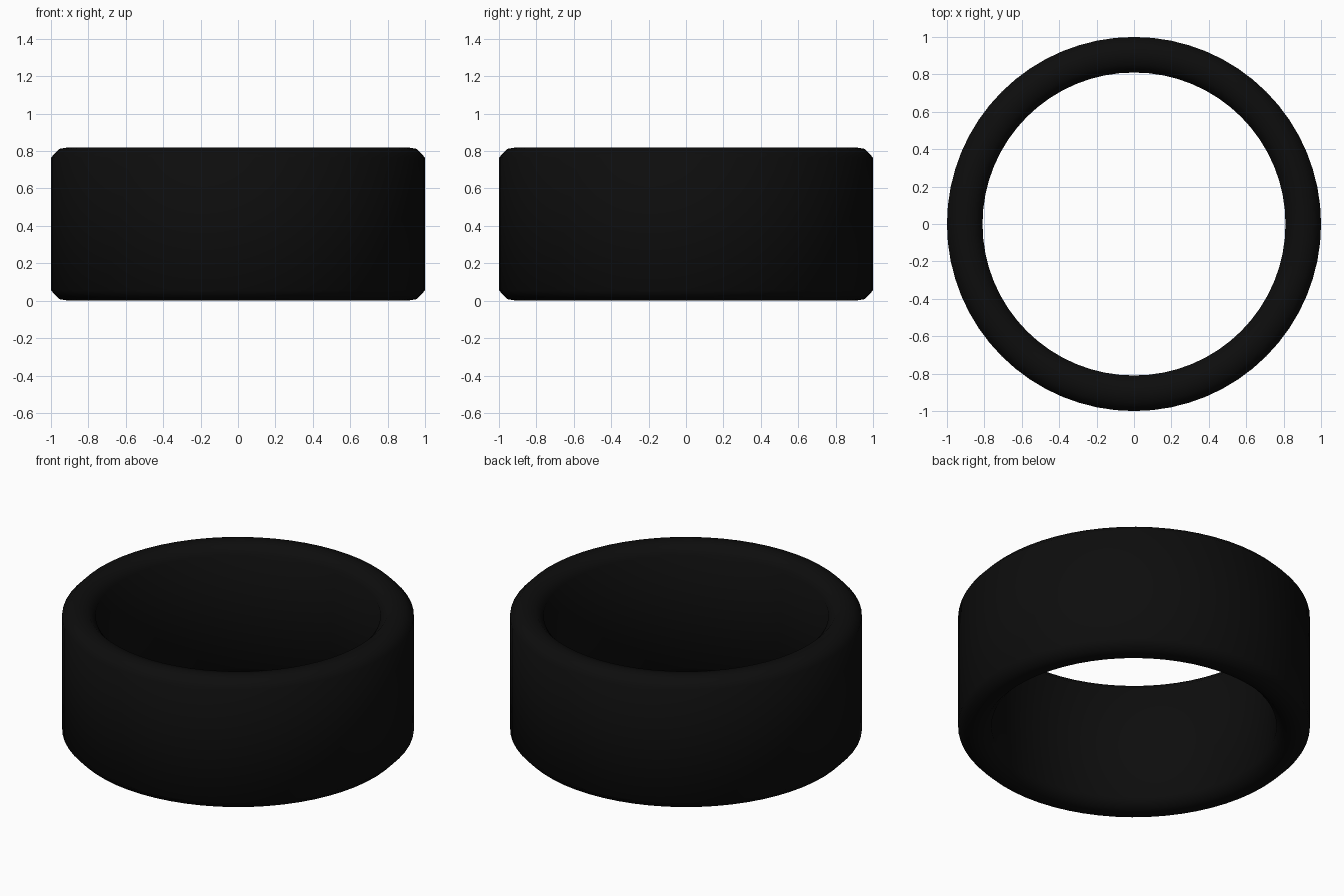
import bpy, bmesh, math

if "Cube" in bpy.data.objects:
    bpy.data.objects.remove(bpy.data.objects["Cube"])

SEGMENTS = 64
HEIGHT = 0.82

# Cross-section (radius, z): lower half, then mirrored to the upper half
lower = [(0.81, 0.055), (0.855, 0.008), (0.905, 0.0), (0.955, 0.008), (1.0, 0.055)]
profile = lower + [(r, HEIGHT - z) for r, z in reversed(lower)]

# Ring band: profile swept around z
bm = bmesh.new()
loops = []
for i in range(SEGMENTS):
    a = 2 * math.pi * i / SEGMENTS
    loops.append([bm.verts.new((r * math.cos(a), r * math.sin(a), z)) for r, z in profile])
n = len(profile)
for i in range(SEGMENTS):
    here, there = loops[i], loops[(i + 1) % SEGMENTS]
    for j in range(n):
        k = (j + 1) % n
        bm.faces.new((here[j], there[j], there[k], here[k]))
bmesh.ops.recalc_face_normals(bm, faces=bm.faces)
for f in bm.faces:
    f.smooth = True

mesh = bpy.data.meshes.new("ring_band")
bm.to_mesh(mesh)
bm.free()
ring = bpy.data.objects.new("ring_band", mesh)
bpy.context.collection.objects.link(ring)

# Black rubber
black = bpy.data.materials.new("black_rubber")
black.diffuse_color = (0.004, 0.004, 0.004, 1.0)
black.use_nodes = True
black.node_tree.nodes["Principled BSDF"].inputs["Base Color"].default_value = black.diffuse_color
mesh.materials.append(black)
